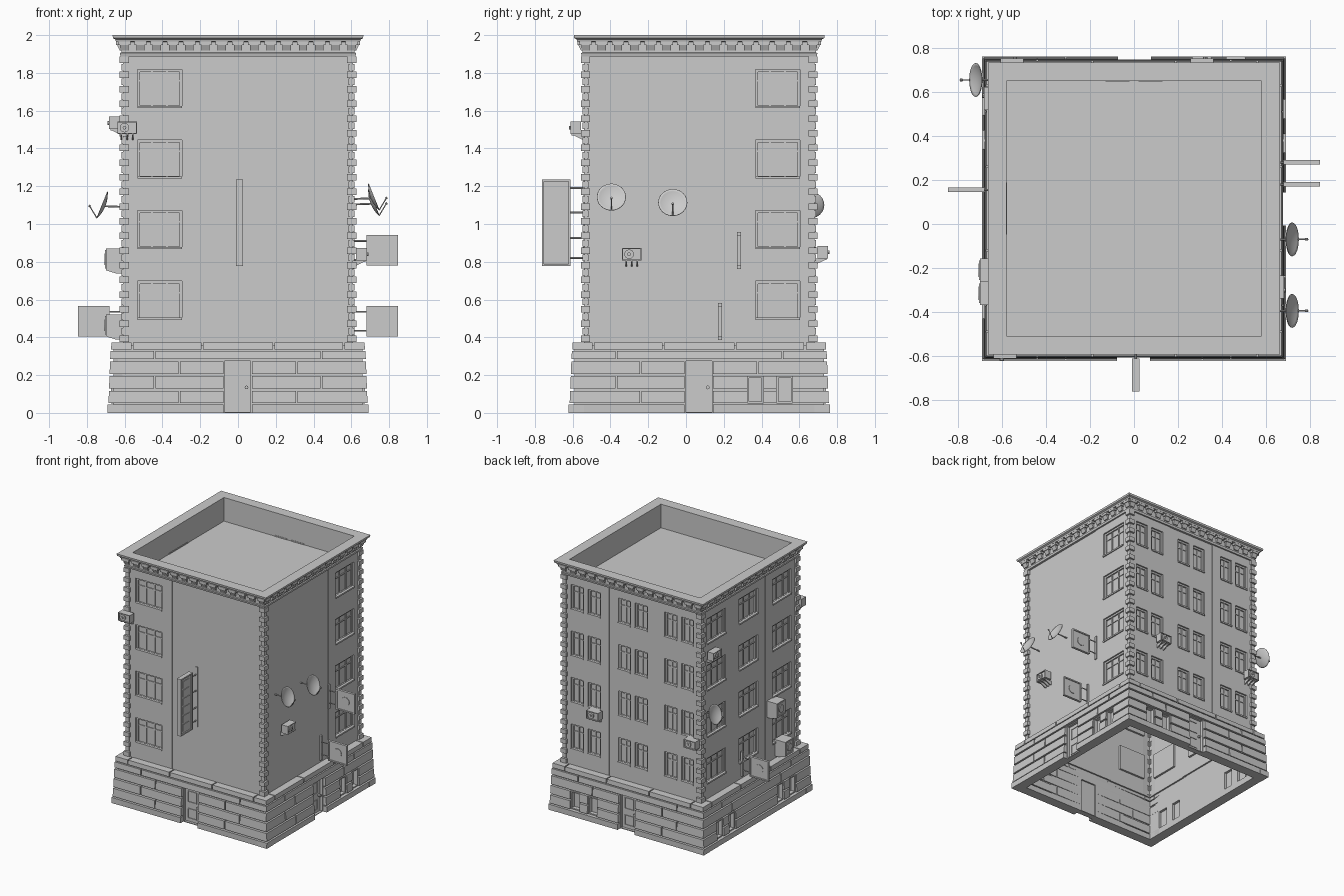
import bpy, bmesh, math
from mathutils import Matrix, Vector

if "Cube" in bpy.data.objects:
    bpy.data.objects.remove(bpy.data.objects["Cube"])

CY = 0.07          # building centre in y
WALL = 0.61        # half width of the upper walls
ROWS = [0.492, 0.867, 1.24, 1.614]
WH = 0.205         # window height


def face(k):
    # local (u, -d, z) of the front turned to face k: 0 front, 1 right, 2 back, 3 left
    return Matrix.Translation((0, CY, 0)) @ Matrix.Rotation(k * math.pi / 2, 4, 'Z')


class Part:
    def __init__(self, name):
        self.name, self.bm = name, bmesh.new()

    def box(self, k, u0, u1, d0, d1, z0, z1, db=None):
        # box on face k; db is the outer depth at its bottom when it tapers
        db = d1 if db is None else db
        M = face(k)
        p = [(u0, -d0, z0), (u1, -d0, z0), (u1, -db, z0), (u0, -db, z0),
             (u0, -d0, z1), (u1, -d0, z1), (u1, -d1, z1), (u0, -d1, z1)]
        v = [self.bm.verts.new(M @ Vector(c)) for c in p]
        for f in [(0, 1, 2, 3), (4, 7, 6, 5), (0, 4, 5, 1), (1, 5, 6, 2), (2, 6, 7, 3), (3, 7, 4, 0)]:
            self.bm.faces.new([v[i] for i in f])

    def frame(self, k, u0, u1, d0, d1, z0, z1, t):
        self.box(k, u0, u0 + t, d0, d1, z0, z1)
        self.box(k, u1 - t, u1, d0, d1, z0, z1)
        self.box(k, u0 + t, u1 - t, d0, d1, z0, z0 + t)
        self.box(k, u0 + t, u1 - t, d0, d1, z1 - t, z1)

    def rod(self, k, a, b, r, seg=8):
        # rod between (u, d, z) points
        M = face(k)
        a, b = [M @ Vector((q[0], -q[1], q[2])) for q in (a, b)]
        T = Matrix.Translation((a + b) / 2) @ (b - a).to_track_quat('Z', 'Y').to_matrix().to_4x4()
        bmesh.ops.create_cone(self.bm, cap_ends=True, segments=seg, radius1=r, radius2=r,
                              depth=(b - a).length, matrix=T)

    def panel(self, k, u0, u1, d, z0, z1, holes):
        # flat wall with rectangular holes
        us = sorted({u0, u1, *[h[0] for h in holes], *[h[1] for h in holes]})
        zs = sorted({z0, z1, *[h[2] for h in holes], *[h[3] for h in holes]})
        M = face(k)
        for a, b in zip(us, us[1:]):
            for c, e in zip(zs, zs[1:]):
                if not any(h[0] < (a + b) / 2 < h[1] and h[2] < (c + e) / 2 < h[3] for h in holes):
                    self.bm.faces.new([self.bm.verts.new(M @ Vector(q)) for q in
                                       [(a, -d, c), (b, -d, c), (b, -d, e), (a, -d, e)]])

    def done(self, solid=0, smooth=False, recalc=True):
        if solid:
            bmesh.ops.remove_doubles(self.bm, verts=self.bm.verts[:], dist=1e-5)
        if recalc:
            bmesh.ops.recalc_face_normals(self.bm, faces=self.bm.faces[:])
        me = bpy.data.meshes.new(self.name)
        self.bm.to_mesh(me)
        self.bm.free()
        ob = bpy.data.objects.new(self.name, me)
        bpy.context.collection.objects.link(ob)
        if solid:
            m = ob.modifiers.new('thickness', 'SOLIDIFY')
            m.thickness, m.offset = solid, -1
        if smooth:
            bpy.context.view_layer.objects.active = ob
            ob.select_set(True)
            bpy.ops.object.shade_smooth_by_angle()
            ob.select_set(False)


# Upper walls and windows: S wide window, P pair, B blank bay
walls, frames, glass = Part('upper_walls'), Part('window_frames'), Part('window_glass')
for k, bays in enumerate(['SBB', 'BBS', 'PPP', 'SSS']):
    for i, kind in enumerate(bays):
        c = (i - 1) * 0.415
        d = WALL - .005 if kind == 'B' or i == 1 else WALL
        spans = {'S': [(c - .118, c + .118)], 'P': [(c - .13, c - .02), (c + .02, c + .13)], 'B': []}[kind]
        ends = [c - .2075, c + .2075]
        if i == 0: ends[0] = -WALL
        if i == 2: ends[1] = WALL
        walls.panel(k, ends[0], ends[1], d, 0.36, 1.89,
                    [(a, b, z, z + WH) for a, b in spans for z in ROWS])
        for a, b in spans:
            for z in ROWS:
                frames.frame(k, a, b, d - .028, d - .012, z, z + WH, .014)
                n = 3 if kind == 'S' else 2
                for j in range(1, n):
                    x = a + (b - a) * j / n
                    frames.box(k, x - .005, x + .005, d - .028, d - .016, z + .014, z + WH - .014)
                frames.box(k, a + .014, b - .014, d - .028, d - .017, z + .14, z + .149)
                frames.box(k, a, b, d - .025, d + .008, z, z + .012)
                glass.box(k, a, b, d - .028, d - .023, z, z + WH)
walls.done(solid=.012, recalc=False)

# Stone base: backing wall, tapering courses of blocks, doors and cellar windows
back, blocks, doors = Part('base_wall'), Part('base_blocks'), Part('doors')
courses = [(0, .045, .692, .69, []), (.053, .117, .683, .686, [-.31, .31]),
           (.129, .194, .68, .683, [-.44, .44]), (.206, .272, .677, .68, [-.31, .31]),
           (.284, .328, .674, .677, [-.44, .44]), (.336, .372, .67, .672, [-.56, -.19, .19, .56])]
cellar = {0: [], 1: [.375], 2: [-.385], 3: [-.39, .38]}
for k in range(4):
    cuts = []
    if k != 3:
        cuts.append((-.077, .073, 0, .282))
    for c in cellar[k]:
        cuts += [(c - .12, c - .035, .05, .193), (c + .035, c + .12, .05, .193)]
    back.panel(k, -.66, .66, .66, 0, .36, cuts)
    for z0, z1, dt, db, joints in courses:
        hit = sorted(q for q in cuts if q[2] < z1 - .002 and q[3] > z0 + .002)
        x, spans = -dt, []
        for q in hit:
            spans.append((x, q[0]))
            x = q[1]
        spans.append((x, dt))
        for a, b in spans:
            xs = [a] + [j for j in joints if a + .02 < j < b - .02] + [b]
            for i in range(len(xs) - 1):
                g0 = .004 if i else 0
                g1 = .004 if i < len(xs) - 2 else 0
                blocks.box(k, xs[i] + g0, xs[i + 1] - g1, .61, dt, z0, z1, db)
    if k != 3:
        doors.frame(k, -.077, .073, .61, .655, 0, .282, .006)
        doors.box(k, -.071, .067, .622, .635, .006, .276)
        for z0, z1 in [(.03, .11), (.16, .25)]:
            doors.frame(k, -.05, .03, .635, .640, z0, z1, .005)
        doors.rod(k, (.045, .63, .135), (.045, .655, .135), .01)
    for a, b, z0, z1 in cuts[(k != 3):]:
        frames.frame(k, a, b, .635, .672, z0, z1, .009)
        glass.box(k, a, b, .63, .64, z0, z1)
back.done(solid=.05, recalc=False)
blocks.done()
doors.done()
frames.done()
glass.done()

# Corner quoins: alternating long and short blocks
quoins = Part('corner_quoins')
n, z0, step = 39, .374, (1.888 - .374) / 39
for k in range(4):
    for i in range(n):
        a, out = (.578, .627) if i % 2 == 0 else (.586, .617)
        z = z0 + i * step
        quoins.box(k, a, out, .598, out, z + .002, z + step - .002)
        quoins.box(k, -out, -a, .598, out, z + .002, z + step - .002)
quoins.done()

# Cornice, parapet and roof floor from one square profile
roof = Part('cornice_and_roof')
rings = []
for h, z in [(.59, 1.888), (.622, 1.888), (.626, 1.905), (.618, 1.908), (.618, 1.963), (.646, 1.966),
             (.65, 1.978), (.662, 1.984), (.664, 2.0), (.58, 2.0), (.58, 1.81)]:
    rings.append([roof.bm.verts.new((x * h, CY + y * h, z)) for x, y in [(-1, -1), (1, -1), (1, 1), (-1, 1)]])
for r, s in zip(rings, rings[1:]):
    for i in range(4):
        roof.bm.faces.new([r[i], r[(i + 1) % 4], s[(i + 1) % 4], s[i]])
roof.bm.faces.new(rings[-1])
roof.done(recalc=False)

# Cornice brackets
brackets = Part('cornice_brackets')
for k in range(4):
    for i in range(15):
        u = (i - 7) * .086
        brackets.box(k, u - .032, u + .032, .61, .645, 1.948, 1.966)
        brackets.box(k, u - .022, u + .022, .61, .64, 1.918, 1.948, .626)
brackets.done()

# Air conditioners: small ones with fan and feet, larger boxes with sloped underside
ac = Part('air_conditioners')
for k, u, z in [(0, -.587, 1.51), (1, -.357, .84), (3, -.5, 1.535), (2, .555, .85), (2, -.31, .85)]:
    ac.box(k, u - .052, u + .052, .625, .672, z - .033, z + .033)
    ac.frame(k, u - .052, u + .052, .672, .682, z - .033, z + .033, .005)
    ac.rod(k, (u - .014, .67, z), (u - .014, .682, z), .025, 16)
    ac.rod(k, (u - .014, .67, z), (u - .014, .69, z), .01, 8)
    for j in (-.03, 0, .03):
        ac.box(k, u + j - .004, u + j + .004, .60, .675, z - .041, z - .033)
        ac.box(k, u + j - .004, u + j + .004, .60, .665, z - .065, z - .041, .615)
for u, z in [(.28, .81), (.385, .46)]:
    ac.box(3, u - .053, u + .053, .60, .70, z - .055, z + .06)
    ac.box(3, u - .053, u + .053, .60, .70, z - .072, z - .055, .645)
    ac.frame(3, u - .045, u + .045, .70, .704, z - .045, z + .052, .006)
    ac.rod(3, (u, .695, z + .004), (u, .706, z + .004), .03, 16)
ac.done()

# Satellite dishes tilted upward, with wall arm and feed arms
dish, arms = Part('satellite_dishes'), Part('dish_arms')
t = math.radians(22)
for k, u, z in [(1, -.465, 1.137), (1, -.14, 1.108), (3, -.585, 1.095)]:
    M = face(k)
    def at(a, r, h):
        # point on the dish: r from the axis, h along it
        x, y = r * math.cos(a), r * math.sin(a)
        return (u + x, .705 + h * math.cos(t) - y * math.sin(t), z + y * math.cos(t) + h * math.sin(t))
    rows = []
    for r in (.012, .03, .05, .065, .076):
        rows.append([dish.bm.verts.new(M @ Vector((q[0], -q[1], q[2]))) for q in
                     [at(i * math.pi / 12, r, 3 * r * r) for i in range(24)]])
    dish.bm.faces.new(rows[0])
    for r, s in zip(rows, rows[1:]):
        for i in range(24):
            dish.bm.faces.new([r[i - 1], s[i - 1], s[i], r[i]])
    arms.rod(k, (u, .60, z - .005), at(0, 0, -.002), .005)
    arms.rod(k, at(-math.pi / 2, .074, .016), at(-math.pi / 2, .03, .075), .003)
    arms.rod(k, at(-math.pi / 2, .03, .068), at(-math.pi / 2, .03, .08), .006)
dish.done(solid=.003, smooth=True)
arms.done(smooth=True)

# Square hanging signs on the sides: framed board with a plain disc, wall plate and two rods
signs = Part('square_signs')
for k, u, z in [(1, .21, .86), (1, .11, .485), (3, -.085, .485)]:
    signs.box(k, u - .003, u + .003, .688, .838, z - .074, z + .074)
    for d0, d1 in [(.68, .69), (.836, .846)]:
        signs.box(k, u - .01, u + .01, d0, d1, z - .081, z + .081)
    for s in (-.081, .071):
        signs.box(k, u - .01, u + .01, .69, .836, z + s, z + s + .01)
    signs.rod(k, (u - .007, .763, z), (u + .007, .763, z), .035, 16)
    signs.box(k, u - .01, u + .01, .60, .618, z - .098, z + .098)
    for s in (-.05, .05):
        signs.rod(k, (u, .61, z + s), (u, .685, z + s), .004)
signs.done()

# Tall blade sign on the front: framed board with plain raised tiles and four rods
blade = Part('blade_sign')
blade.box(0, -.006, .018, .692, .823, .79, 1.225)
for d0, d1 in [(.682, .692), (.823, .832)]:
    blade.box(0, -.01, .026, d0, d1, .778, 1.236)
for z in (.778, 1.225):
    blade.box(0, -.01, .026, .692, .823, z, z + .011)
for i in range(6):
    z = .805 + i * .069
    blade.box(0, -.009, .022, .717, .798, z, z + .055)
for z in (.82, .925, 1.06, 1.19):
    blade.rod(0, (.008, .60, z), (.008, .69, z), .005)
blade.box(0, -.004, .02, .60, .612, .77, 1.25)
blade.done()
